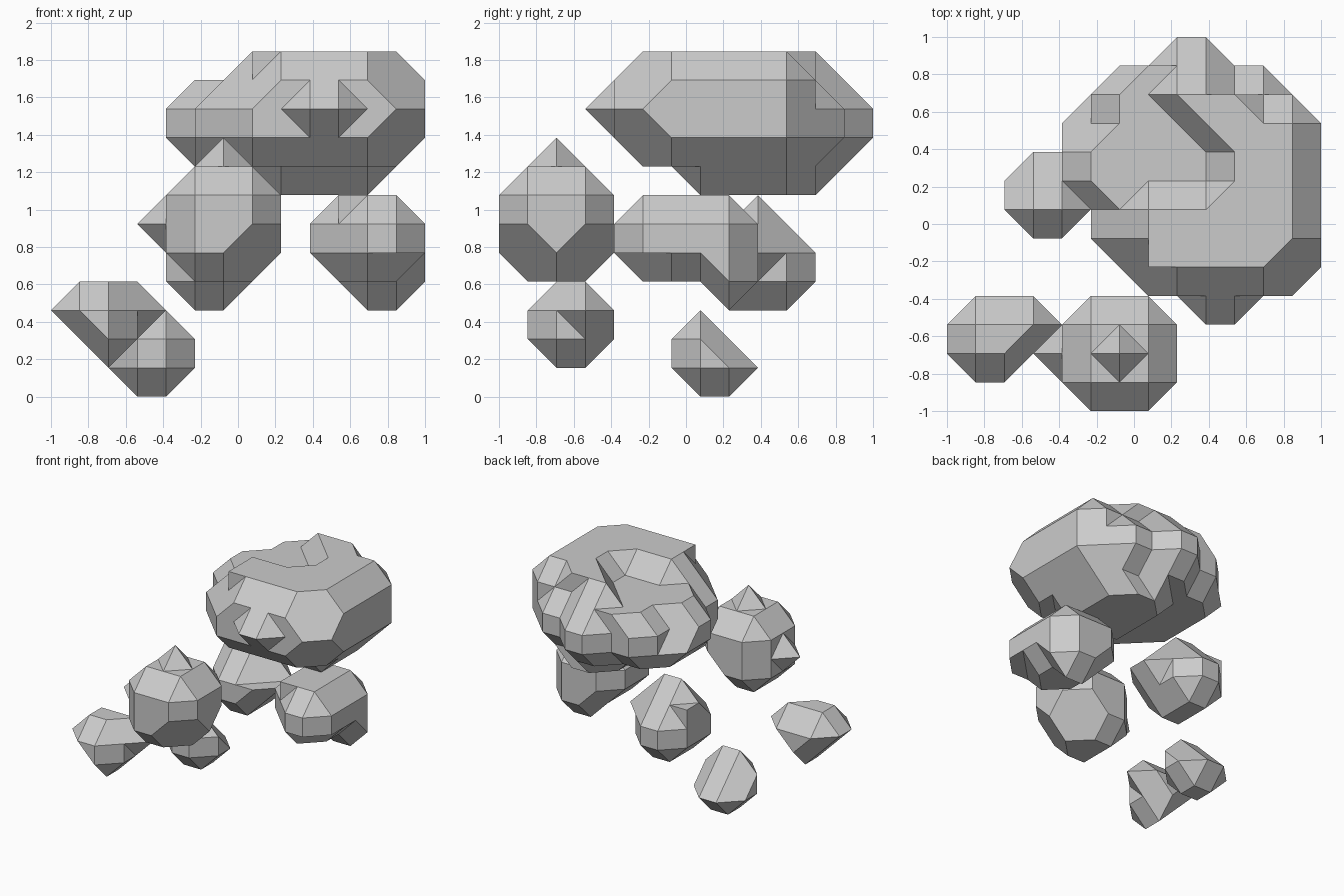
import bpy
import bmesh
from mathutils import Vector

STEP = 2 / 13          # lattice spacing shared by all rocks

cube = bpy.data.objects.get("Cube")
if cube:
    bpy.data.objects.remove(cube, do_unlink=True)

stone = bpy.data.materials.new("grey_stone")
stone.use_nodes = True
GREY = (0.6, 0.6, 0.6, 1)
stone.diffuse_color = GREY
stone.node_tree.nodes["Principled BSDF"].inputs["Base Color"].default_value = GREY


def octagon(x0, x1, y0, y1, fl=1, fr=1, br=1, bl=1):
    """Lattice points of a rectangle whose four corners are cut at 45 degrees."""
    return {(x, y)
            for x in range(x0, x1 + 1) for y in range(y0, y1 + 1)
            if x - x0 + y - y0 >= fl and x1 - x + y - y0 >= fr
            and x1 - x + y1 - y >= br and x - x0 + y1 - y >= bl}


def block(x0, x1, y0, y1):
    return octagon(x0, x1, y0, y1, 0, 0, 0, 0)


def is_solid(points):
    a = points[0]
    edges = [p - a for p in points[1:]]
    return any(abs(e.cross(f).dot(g)) > 0.5
               for e in edges for f in edges for g in edges)


def sharpen(points):
    """A single tip on a flat square keeps only its 45 degree corner."""
    if len(points) == 5:
        for tip in points:
            if not is_solid([p for p in points if p != tip]):
                return [p for p in points if (p - tip).length < 1.5]
    return points


def hull_faces(points):
    """Flat polygons of the convex hull, as lists of lattice points."""
    bm = bmesh.new()
    for p in points:
        bm.verts.new(p)
    bmesh.ops.convex_hull(bm, input=bm.verts[:])
    bmesh.ops.dissolve_limit(bm, angle_limit=0.01, verts=bm.verts[:], edges=bm.edges[:])
    faces = [[tuple(round(c) for c in v.co) for v in f.verts] for f in bm.faces]
    bm.free()
    return faces


def rock(name, bottom, layers, spikes=()):
    """Chamfered rock filled cell by cell from stacked layers of lattice points."""
    filled = {(x, y, bottom + i) for i, layer in enumerate(layers) for x, y in layer}
    corners = [(i, j, k) for i in (0, 1) for j in (0, 1) for k in (0, 1)]
    cells = {(x - i, y - j, z - k) for x, y, z in filled for i, j, k in corners}
    skin = {}
    for x, y, z in sorted(cells):
        points = [Vector(p) for p in ((x + i, y + j, z + k) for i, j, k in corners)
                  if p in filled]
        if len(points) < 4 or not is_solid(points):
            continue
        for face in hull_faces(sharpen(points)):
            key = frozenset(face)
            if key in skin:
                del skin[key]      # wall shared by two cells
            else:
                skin[key] = face
    bm = bmesh.new()
    for face in skin.values():
        bm.faces.new([bm.verts.new(p) for p in face])
    bmesh.ops.remove_doubles(bm, verts=bm.verts[:], dist=0.01)
    bmesh.ops.recalc_face_normals(bm, faces=bm.faces[:])
    bmesh.ops.dissolve_limit(bm, angle_limit=0.01, verts=bm.verts[:], edges=bm.edges[:])
    # pointed crystals half sunk into the surface, stretched along x by width
    for x, y, z, width in spikes:
        tips = [(x - 1, y, z), (x + width + 1, y, z)]
        for end in {x, x + width}:
            tips += [(end, y - 1, z), (end, y + 1, z), (end, y, z - 1), (end, y, z + 1)]
        bmesh.ops.convex_hull(bm, input=[bm.verts.new(tip) for tip in tips])
    for v in bm.verts:
        v.co = Vector((v.co.x * STEP - 1, v.co.y * STEP - 1, v.co.z * STEP))
    mesh = bpy.data.meshes.new(name)
    bm.to_mesh(mesh)
    bm.free()
    mesh.materials.append(stone)
    obj = bpy.data.objects.new(name, mesh)
    bpy.context.collection.objects.link(obj)
    return obj


# large top rock: back lip, front ridge, curved groove on top
back_lip = block(8, 9, 13, 13)
groove = {(x, y) for x, y in block(7, 9, 8, 11) if x + y <= 18}
rock("large_rock", 7, [
    octagon(8, 11, 7, 11, 0, 0, 1, 1),
    octagon(5, 12, 5, 11, 2, 1, 1, 1) | block(8, 9, 12, 12),
    octagon(4, 13, 4, 12, 3, 2, 2, 2) - {(4, 7)} | back_lip,
    octagon(4, 13, 4, 12, 3, 1, 2, 2) - {(4, 7), (4, 10)} | back_lip,
    octagon(5, 13, 4, 12, 3, 2, 2, 2) - {(5, 7), (5, 10)} - block(10, 11, 12, 12),
    octagon(7, 12, 5, 11, 0, 1, 1, 1) - groove - {(11, 11)},
], spikes=[(9, 4, 10, 1)])

# round front rock with two crystals
rock("front_rock", 4, [
    octagon(5, 7, 1, 3, 0, 1, 1, 0),
    octagon(4, 8, 0, 4, 1, 2, 2, 1),
    octagon(4, 8, 0, 4),
    octagon(4, 8, 0, 4),
    block(5, 7, 1, 3),
], spikes=[(6, 2, 8, 0), (4, 2, 6, 0)])

# peaked rock under the back of the large one
rock("back_rock", 3, [
    block(5, 6, 8, 10),
    octagon(4, 7, 7, 11),
    octagon(4, 8, 7, 11, 1, 1, 2, 1),
    octagon(4, 7, 8, 10, 1, 1, 1, 0),
    block(5, 6, 9, 9),
])

# rock under the left side of the large one
rock("side_rock", 3, [
    block(11, 12, 8, 8),
    octagon(10, 13, 5, 9, 1, 3, 1, 1) | octagon(10, 12, 5, 8, 1, 1, 0, 0),
    octagon(9, 13, 4, 9, 2, 1, 1, 1),
    octagon(9, 13, 4, 9, 2, 1, 1, 1),
    block(10, 12, 5, 8),
])

# two small low rocks
rock("small_outer_rock", 1, [
    block(2, 2, 2, 3),
    octagon(1, 3, 1, 4),
    octagon(0, 4, 1, 4, 1, 2, 1, 1),
    octagon(1, 3, 2, 3, 0, 1, 0, 0),
])
rock("small_low_rock", 0, [
    block(3, 4, 7, 8),
    octagon(2, 5, 6, 9),
    octagon(2, 5, 6, 8),
    block(3, 4, 7, 7),
])
